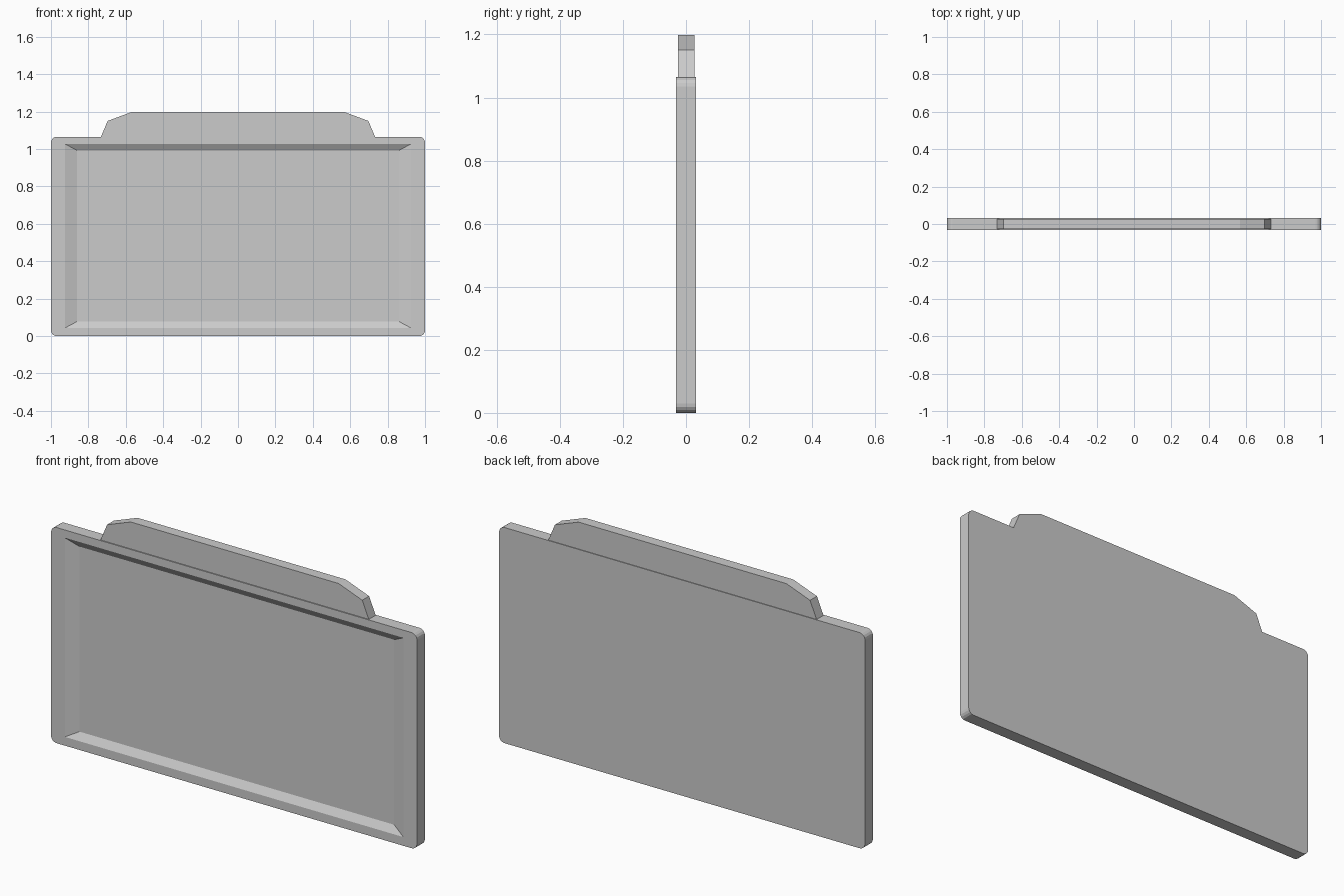
import bpy, bmesh, math

if "Cube" in bpy.data.objects:
    bpy.data.objects.remove(bpy.data.objects["Cube"])

HALF_T = 0.031      # half thickness of the panel
TOP = 1.065         # top edge of the panel
DEPTH = 0.022       # depth of the front recess


def make_object(name, bm):
    bmesh.ops.recalc_face_normals(bm, faces=bm.faces[:])
    mesh = bpy.data.meshes.new(name)
    bm.to_mesh(mesh)
    bm.free()
    obj = bpy.data.objects.new(name, mesh)
    bpy.context.collection.objects.link(obj)
    return obj


def loft(name, front, y0, back, y1):
    """Solid between two (x, z) outlines with the same point count."""
    bm = bmesh.new()
    a = [bm.verts.new((x, y0, z)) for x, z in front]
    b = [bm.verts.new((x, y1, z)) for x, z in back]
    bm.faces.new(a)
    bm.faces.new(b[::-1])
    n = len(a)
    for i in range(n):
        j = (i + 1) % n
        bm.faces.new((a[i], b[i], b[j], a[j]))
    return make_object(name, bm)


def rect(hx, z0, z1):
    return [(-hx, z0), (hx, z0), (hx, z1), (-hx, z1)]


def rounded_rect(hx, z0, z1, r, seg=4):
    pts = []
    centres = [(hx - r, z1 - r), (-hx + r, z1 - r), (-hx + r, z0 + r), (hx - r, z0 + r)]
    for k, (cx, cz) in enumerate(centres):
        for i in range(seg + 1):
            a = math.pi / 2 * (k + i / seg)
            pts.append((cx + r * math.cos(a), cz + r * math.sin(a)))
    return pts


# Main panel with rounded corners
outline = rounded_rect(1.0, 0.0, TOP, 0.03)
panel = loft("panel", outline, -HALF_T, outline, HALF_T)

# Recess with sloped walls; the cutter is carried past the front face
k = 0.5
outer = rect(0.925 + 0.065 * k, 0.043 - 0.035 * k, 1.027 + 0.035 * k)
inner = rect(0.86, 0.078, 0.992)
cutter = loft("recess_cutter", outer, -HALF_T - DEPTH * k, inner, -HALF_T + DEPTH)
cutter.hide_render = True
mod = panel.modifiers.new("recess", 'BOOLEAN')
mod.operation = 'DIFFERENCE'
mod.solver = 'EXACT'
mod.object = cutter
bpy.context.view_layer.objects.active = panel
bpy.ops.object.modifier_apply(modifier=mod.name)
bpy.data.objects.remove(cutter)

# Raised tab on the top edge, slightly thinner than the panel
half = [(0.733, TOP - 0.005), (0.733, TOP), (0.697, 1.15), (0.568, 1.198)]
profile = half + [(-x, z) for x, z in reversed(half)]
loft("top_tab", profile, -0.026, profile, 0.0275)
